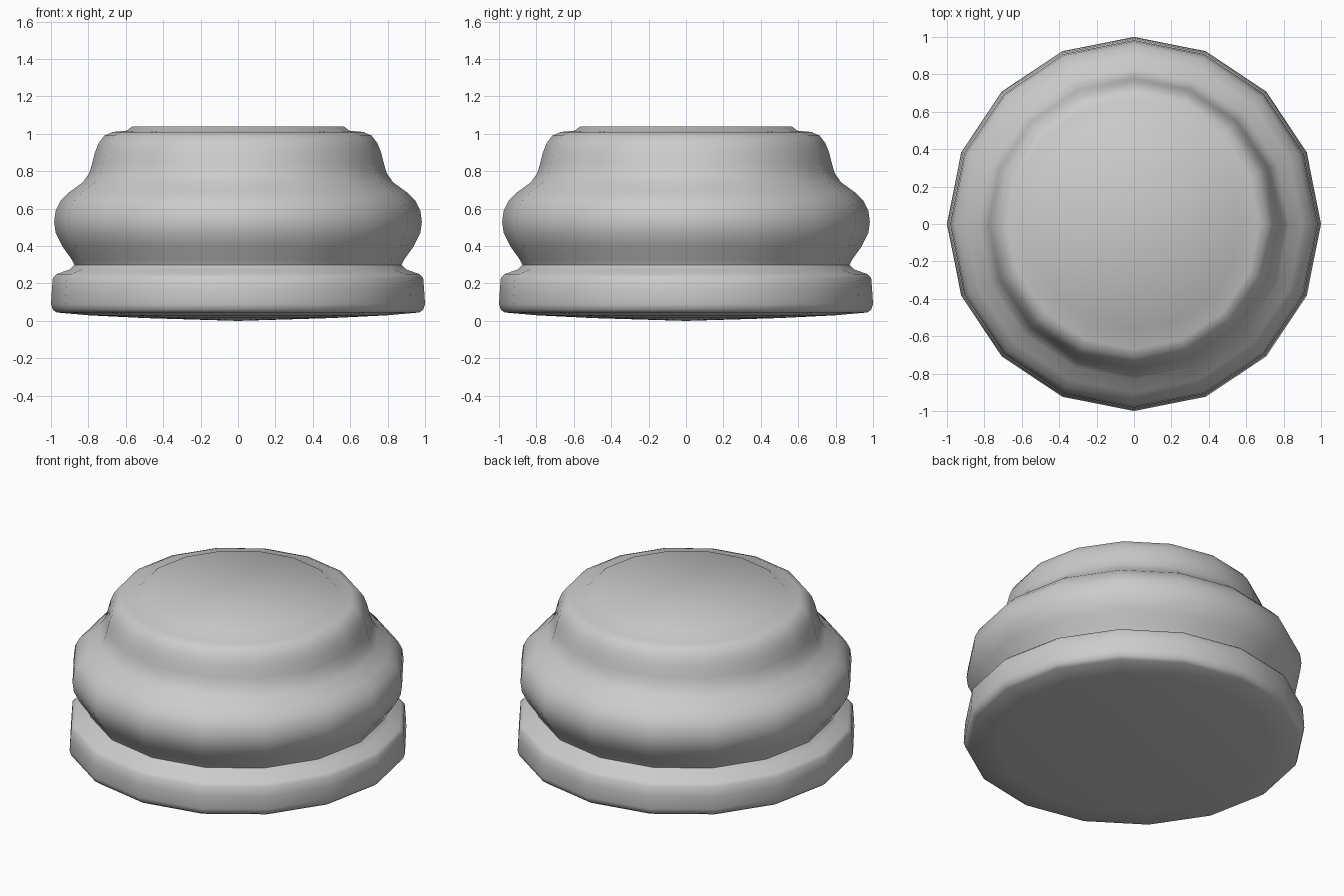
import bpy
import bmesh
from math import cos, sin, tau, radians

cube = bpy.data.objects.get("Cube")
if cube:
    bpy.data.objects.remove(cube, do_unlink=True)

SIDES = 16

grey = bpy.data.materials.new("light_grey")
grey.use_nodes = True
colour = (0.6, 0.6, 0.6, 1)
grey.diffuse_color = colour
grey.node_tree.nodes["Principled BSDF"].inputs["Base Color"].default_value = colour


def lathe(name, profile):
    """Turn a (radius, height) profile around z; radius 0 closes to a point."""
    bm = bmesh.new()
    rings = []
    for r, z in profile:
        count = SIDES if r else 1
        rings.append([bm.verts.new((r * cos(tau * i / SIDES), r * sin(tau * i / SIDES), z))
                      for i in range(count)])
    for low, high in zip(rings, rings[1:]):
        for i in range(SIDES):
            j = (i + 1) % SIDES
            if len(low) == 1:
                bm.faces.new((low[0], high[j], high[i]))
            else:
                bm.faces.new((low[i], low[j], high[j], high[i]))
    bm.faces.new(rings[-1])
    mesh = bpy.data.meshes.new(name)
    bm.to_mesh(mesh)
    bm.free()
    mesh.materials.append(grey)
    obj = bpy.data.objects.new(name, mesh)
    bpy.context.collection.objects.link(obj)
    bpy.ops.object.select_all(action="DESELECT")
    obj.select_set(True)
    bpy.context.view_layer.objects.active = obj
    bpy.ops.object.shade_smooth_by_angle(angle=radians(42))
    return obj


# Turned body: domed underside, base band, groove, bulge, shoulder, raised top
lathe("turned_base", [
    (0, 0), (0.5, 0.015), (0.8, 0.03), (0.97, 0.045),
    (0.99, 0.06), (1.0, 0.09), (0.995, 0.17), (0.99, 0.23), (0.97, 0.25),
    (0.90, 0.275), (0.875, 0.30), (0.89, 0.33),
    (0.94, 0.40), (0.975, 0.47), (0.983, 0.53), (0.975, 0.59), (0.95, 0.64),
    (0.90, 0.69), (0.83, 0.74), (0.795, 0.79), (0.78, 0.84),
    (0.765, 0.90), (0.745, 0.95), (0.715, 0.99), (0.67, 1.01),
    (0.595, 1.017), (0.565, 1.04),
])
